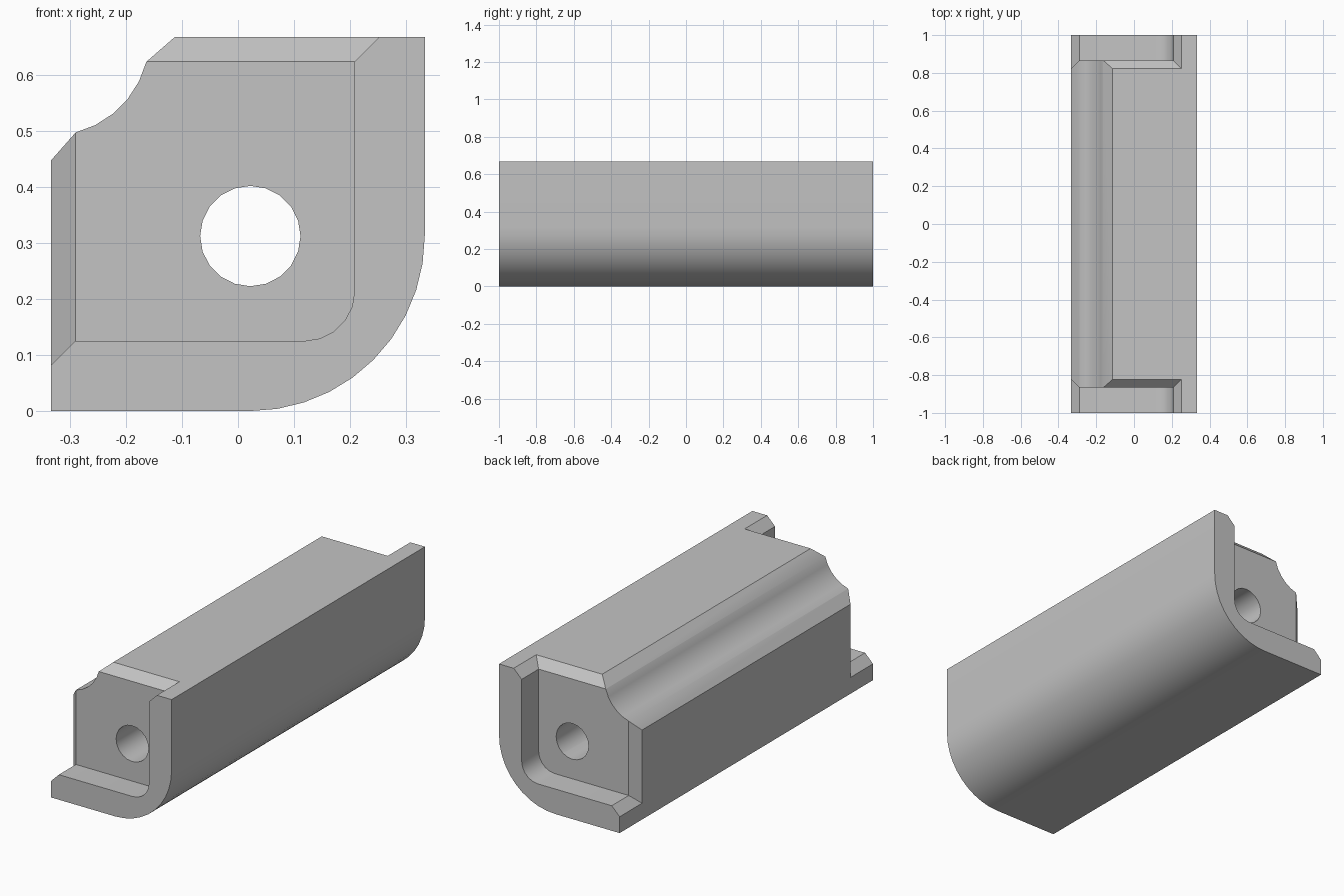
import bpy, bmesh
from math import radians, cos, sin
from mathutils import Vector

old = bpy.data.objects.get("Cube")
if old:
    bpy.data.objects.remove(old, do_unlink=True)

W = 1 / 3            # half width
H = 2 / 3            # height
C = 0.0435           # chamfer size
END = 0.866          # y of the recessed end faces

grey = bpy.data.materials.new("plain grey")
grey.use_nodes = True
colour = (0.55, 0.55, 0.55, 1)
grey.diffuse_color = colour
grey.node_tree.nodes["Principled BSDF"].inputs["Base Color"].default_value = colour


def arc(cx, cz, r, start, stop, n):
    angles = [radians(start + (stop - start) * i / n) for i in range(n + 1)]
    return [(cx + r * cos(a), cz + r * sin(a)) for a in angles]


def extrude(name, profile, half, planes=()):
    """Prism along y, trimmed by (point, normal) planes."""
    bm = bmesh.new()
    face = bm.faces.new([bm.verts.new((x, -half, z)) for x, z in profile])
    moved = bmesh.ops.extrude_face_region(bm, geom=[face])["geom"]
    bmesh.ops.translate(bm, vec=(0, 2 * half, 0),
                        verts=[v for v in moved if isinstance(v, bmesh.types.BMVert)])
    if face.is_valid and len(bm.faces) < len(profile) + 2:
        bm.faces.new([v for v in face.verts])
    for point, normal in planes:
        bmesh.ops.bisect_plane(bm, geom=bm.verts[:] + bm.edges[:] + bm.faces[:],
                               plane_co=Vector(point), plane_no=Vector(normal),
                               clear_outer=True)
        bmesh.ops.holes_fill(bm, edges=[e for e in bm.edges if e.is_boundary])
    bmesh.ops.recalc_face_normals(bm, faces=bm.faces[:])
    mesh = bpy.data.meshes.new(name)
    bm.to_mesh(mesh)
    bm.free()
    mesh.materials.append(grey)
    ob = bpy.data.objects.new(name, mesh)
    bpy.context.collection.objects.link(ob)
    return ob


def combine(target, other, operation):
    mod = target.modifiers.new(operation.lower(), "BOOLEAN")
    mod.operation, mod.object, mod.solver = operation, other, "EXACT"
    bpy.context.view_layer.objects.active = target
    bpy.ops.object.modifier_apply(modifier=mod.name)
    bpy.data.objects.remove(other, do_unlink=True)


# Curved shell running the full length, with chamfered lips
shell_profile = [(-W, 0)]
shell_profile += arc(0.021, 0.312, 0.312, -90, 0, 10)
shell_profile += [(W, H), (0.252, H), (0.208, H - C)]
shell_profile += arc(0.119, 0.214, 0.089, 0, -90, 5)
shell_profile += [(-W + C, 0.125), (-W, 0.0815)]
body = extrude("rounded_block", shell_profile, 1)

# Shorter core with a hollow groove along one corner and chamfered ends
core_profile = [(-W, 0.04), (0.1, 0.04), (0.29, 0.23), (0.29, H), (-0.113, H)]
core_profile += arc(-W, H, 0.1755, -14.5, -75.5, 5)
core_profile += [(-W, 0.447)]
trims = []
for s in (-1, 1):
    trims.append(((0, s * END, H - C), (0, s, 1)))
    trims.append(((-W + C, s * END, 0), (-1, s, 0)))
core = extrude("core", core_profile, END, trims)
combine(body, core, "UNION")

# Round bore through the length
bore = extrude("bore_cutter", arc(0.022, 0.312, 0.0895, 0, 342, 19), 1.2)
bore.hide_render = True
combine(body, bore, "DIFFERENCE")

# Merge coplanar pieces and shade the curves smooth
bm = bmesh.new()
bm.from_mesh(body.data)
bmesh.ops.remove_doubles(bm, verts=bm.verts[:], dist=0.0002)
bmesh.ops.dissolve_limit(bm, angle_limit=radians(0.5), verts=bm.verts[:], edges=bm.edges[:])
bmesh.ops.recalc_face_normals(bm, faces=bm.faces[:])
bm.to_mesh(body.data)
bm.free()
bpy.ops.object.select_all(action="DESELECT")
body.select_set(True)
bpy.context.view_layer.objects.active = body
bpy.ops.object.shade_smooth_by_angle(angle=radians(30))
